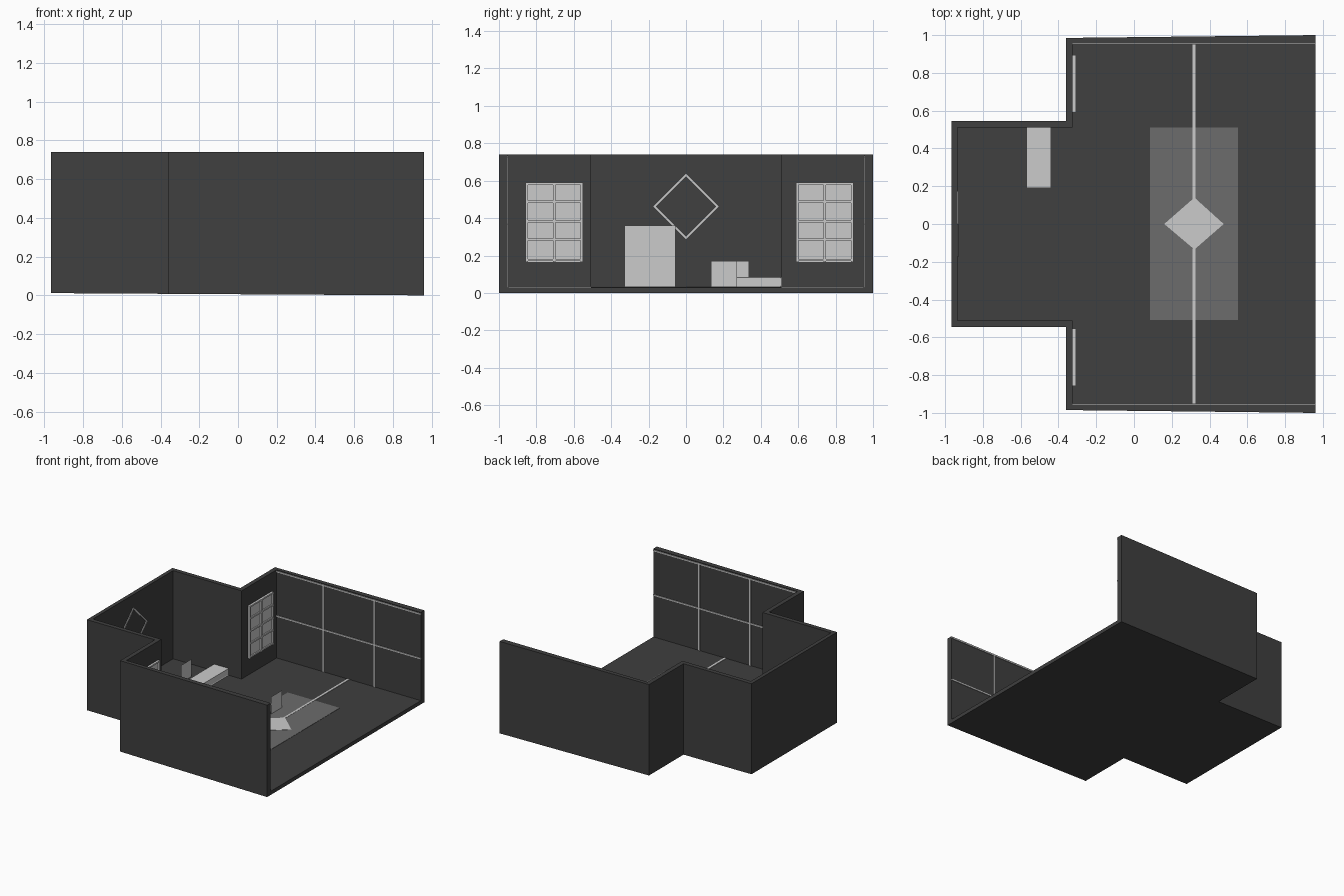
import bpy, bmesh

if "Cube" in bpy.data.objects:
    bpy.data.objects.remove(bpy.data.objects["Cube"])


def material(name, v):
    m = bpy.data.materials.new(name)
    m.diffuse_color = (v, v, v, 1)
    m.use_nodes = True
    m.node_tree.nodes["Principled BSDF"].inputs["Base Color"].default_value = m.diffuse_color
    return m


DARK = material("dark_wall", 0.05)
MID = material("rug_grey", 0.15)


def finish(name, bm, mat=None):
    bmesh.ops.recalc_face_normals(bm, faces=bm.faces)
    me = bpy.data.meshes.new(name)
    bm.to_mesh(me)
    bm.free()
    ob = bpy.data.objects.new(name, me)
    bpy.context.collection.objects.link(ob)
    if mat:
        me.materials.append(mat)
    return ob


def add_box(bm, x0, x1, y0, y1, z0, z1):
    v = bmesh.ops.create_cube(bm, size=1)["verts"]
    for p in v:
        p.co = (x1 if p.co.x > 0 else x0, y1 if p.co.y > 0 else y0,
                z1 if p.co.z > 0 else z0)


def box(name, *b, mat=None):
    bm = bmesh.new()
    add_box(bm, *b)
    return finish(name, bm, mat)


def prism(name, pts, bottom, top, mat=None):
    # extrude a floor-plan outline; bottom is a function of x
    bm = bmesh.new()
    lo = [bm.verts.new((x, y, bottom(x))) for x, y in pts]
    hi = [bm.verts.new((x, y, top)) for x, y in pts]
    bm.faces.new(lo[::-1])
    bm.faces.new(hi)
    n = len(pts)
    for i in range(n):
        j = (i + 1) % n
        bm.faces.new((lo[i], lo[j], hi[j], hi[i]))
    return finish(name, bm, mat)


def mirrored(half):
    return half + [(x, -y) for x, y in reversed(half)]


# room shell: T-shaped floor and open-ended walls
outer = mirrored([(0.96, -1.0), (-0.36, -0.985), (-0.36, -0.545), (-0.965, -0.545)])
inner = mirrored([(0.96, -0.955), (-0.325, -0.955), (-0.325, -0.51), (-0.935, -0.51)])
slope = lambda x: 0.006 * (0.96 - x)
FLOOR = 0.03
prism("floor", outer, slope, FLOOR, DARK)
prism("walls", outer + inner[::-1], lambda x: FLOOR, 0.74, DARK)

# floor inlays
box("rug", 0.085, 0.55, -0.508, 0.51, FLOOR, 0.032, mat=MID)
for s, n in ((1, "back"), (-1, "front")):
    y = sorted((s * 0.13, s * 0.955))
    box("floor_strip_" + n, 0.309, 0.326, y[0], y[1], FLOOR, 0.0335)
prism("floor_diamond", [(0.16, 0), (0.32, -0.135), (0.475, 0), (0.32, 0.14)],
      lambda x: FLOOR, 0.034)

# slim trim grid on both end walls
for s, n in ((1, "back"), (-1, "front")):
    y0, y1 = sorted((s * 0.949, s * 0.956))
    bm = bmesh.new()
    for x in (0.095, 0.55):
        add_box(bm, x - 0.007, x + 0.007, y0, y1, FLOOR, 0.735)
    for z in (0.37, 0.728):
        add_box(bm, -0.325, 0.96, y0, y1, z - 0.005, z + 0.005)
    finish("wall_trim_" + n, bm)

# windows: backing pane, outer frame and glazing bars
for yc, n in ((-0.705, "front"), (0.742, "back")):
    bm = bmesh.new()
    a, b, z0, z1 = yc - 0.153, yc + 0.153, 0.166, 0.59
    add_box(bm, -0.327, -0.318, a, b, z0, z1)
    for y in (a + 0.006, yc, b - 0.006):
        add_box(bm, -0.325, -0.306, y - 0.006, y + 0.006, z0, z1)
    for z in (z0 + 0.01, 0.285, 0.383, 0.487, z1 - 0.006):
        add_box(bm, -0.325, -0.308, a, b, z - 0.006, z + 0.006)
    finish("window_" + n, bm)

# diamond outline on the alcove wall
bm = bmesh.new()
dirs = ((1, 0), (0, 1), (-1, 0), (0, -1))
rings = [[bm.verts.new((x, r * c, 0.463 + r * s)) for c, s in dirs]
         for x, r in ((-0.936, 0.175), (-0.93, 0.175), (-0.93, 0.162), (-0.936, 0.162))]
for k in range(4):
    p, q = rings[k], rings[(k + 1) % 4]
    for i in range(4):
        j = (i + 1) % 4
        bm.faces.new((p[i], p[j], q[j], q[i]))
finish("wall_diamond", bm)

# low bench with an inset front panel
bench = box("bench", -0.57, -0.44, 0.19, 0.51, FLOOR, 0.085)
bm = bmesh.new()
bm.from_mesh(bench.data)
front = [f for f in bm.faces if f.normal.x > 0.9]
bmesh.ops.inset_region(bm, faces=front, thickness=0.009, depth=-0.003)
bm.to_mesh(bench.data)
bm.free()

# paper-thin upright panels
for name, x, y0, y1, z1 in (("tall_panel", -0.85, -0.33, -0.055, 0.36),
                            ("small_panel_alcove", -0.65, 0.2, 0.336, 0.17),
                            ("small_panel_room", 0.2, 0.134, 0.273, 0.17)):
    bm = bmesh.new()
    bm.faces.new([bm.verts.new((x, y, z)) for y, z in
                  ((y0, FLOOR), (y1, FLOOR), (y1, z1), (y0, z1))])
    finish(name, bm)
